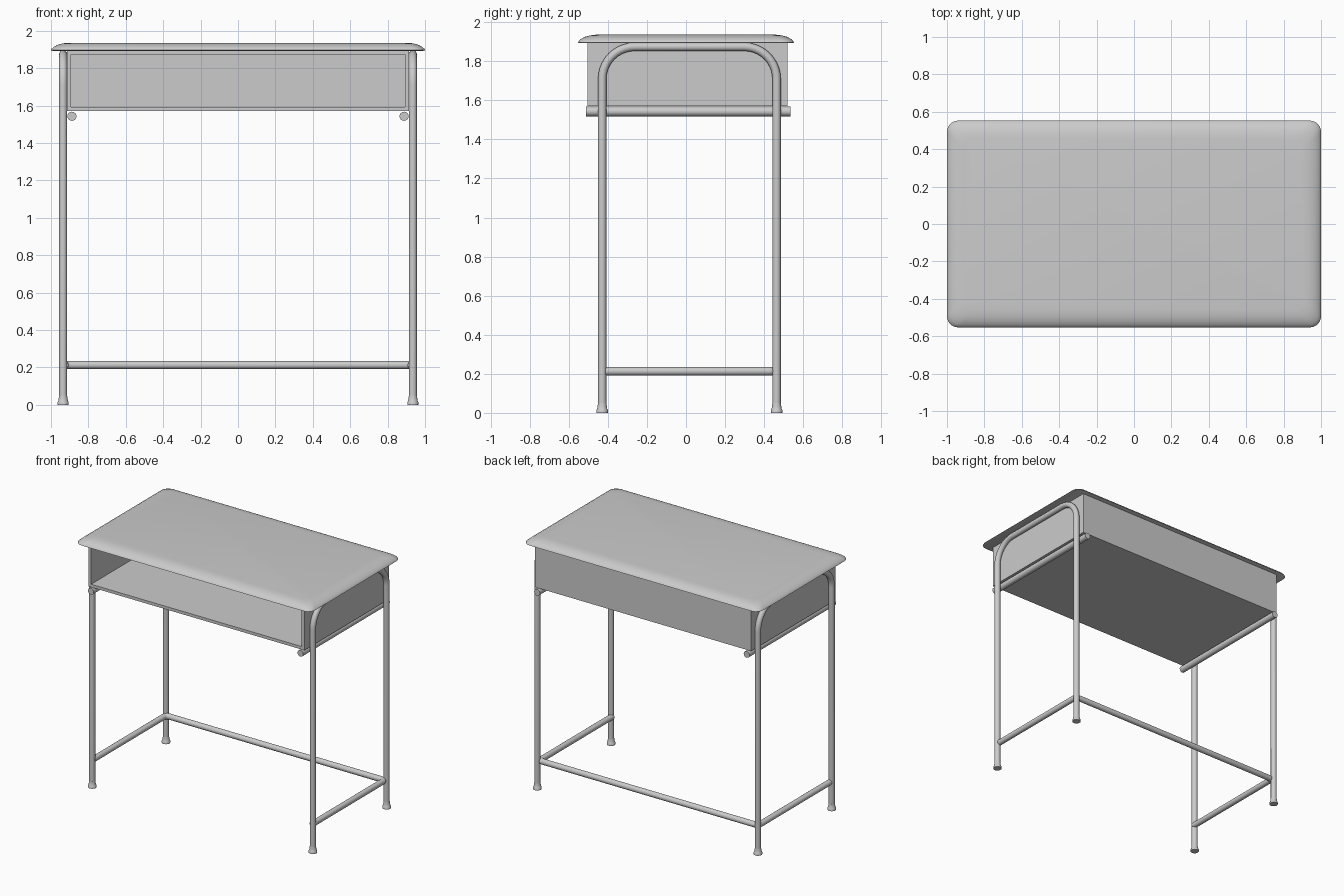
import bpy, bmesh, math
from mathutils import Vector

if "Cube" in bpy.data.objects:
    bpy.data.objects.remove(bpy.data.objects["Cube"])

grey = bpy.data.materials.new("neutral grey")
grey.diffuse_color = (0.6, 0.6, 0.6, 1)
grey.use_nodes = True
grey.node_tree.nodes["Principled BSDF"].inputs["Base Color"].default_value = grey.diffuse_color


def finish(ob, angle=35):
    ob.data.materials.clear()
    ob.data.materials.append(grey)
    bpy.ops.object.select_all(action='DESELECT')
    ob.select_set(True)
    bpy.context.view_layer.objects.active = ob
    bpy.ops.object.shade_smooth_by_angle(angle=math.radians(angle))
    return ob


def from_bmesh(name, bm, angle=35):
    bmesh.ops.recalc_face_normals(bm, faces=bm.faces)
    me = bpy.data.meshes.new(name)
    bm.to_mesh(me)
    bm.free()
    ob = bpy.data.objects.new(name, me)
    bpy.context.collection.objects.link(ob)
    return finish(ob, angle)


def loft(name, rings, angle=35):
    """Skin a stack of closed rings and cap both ends."""
    bm = bmesh.new()
    vs = [[bm.verts.new(p) for p in r] for r in rings]
    n = len(vs[0])
    for a, b in zip(vs, vs[1:]):
        for i in range(n):
            j = (i + 1) % n
            bm.faces.new((a[i], a[j], b[j], b[i]))
    bm.faces.new(vs[0])
    bm.faces.new(vs[-1])
    return from_bmesh(name, bm, angle)


def rounded_path(pts, r, steps):
    """Replace inner corners of a right-angled path with arcs."""
    pts = [Vector(p) for p in pts]
    out = [pts[0]]
    for a, b, c in zip(pts, pts[1:], pts[2:]):
        u, v = (a - b).normalized(), (c - b).normalized()
        for k in range(steps + 1):
            t = k / steps * math.pi / 2
            out.append(b + u * r * (1 - math.sin(t)) + v * r * (1 - math.cos(t)))
    return out + [pts[-1]]


def tube(name, pts, radius):
    cu = bpy.data.curves.new(name, 'CURVE')
    cu.dimensions = '3D'
    cu.bevel_depth = radius
    cu.bevel_resolution = 6
    cu.use_fill_caps = True
    sp = cu.splines.new('POLY')
    sp.points.add(len(pts) - 1)
    for q, p in zip(sp.points, pts):
        q.co = (*p, 1)
    ob = bpy.data.objects.new(name, cu)
    bpy.context.collection.objects.link(ob)
    bpy.ops.object.select_all(action='DESELECT')
    ob.select_set(True)
    bpy.context.view_layer.objects.active = ob
    bpy.ops.object.convert(target='MESH')
    return finish(bpy.context.view_layer.objects.active)


# Tabletop: rounded rectangle with a softly domed rim
def plan(inset, z, r=0.06, steps=6):
    ring = []
    for q, (sx, sy) in enumerate(((1, 1), (-1, 1), (-1, -1), (1, -1))):
        for k in range(steps + 1):
            t = (q + k / steps) * math.pi / 2
            ring.append((sx * (1 - inset - r) + r * math.cos(t),
                         sy * (0.553 - inset - r) + r * math.sin(t), z))
    return ring


loft("tabletop", [plan(i, z) for i, z in (
    (0.008, 1.893), (0.0, 1.896), (0.003, 1.903), (0.015, 1.914),
    (0.035, 1.925), (0.06, 1.932), (0.09, 1.936))], 50)

# Book box: walled tray open towards the front
bm = bmesh.new()
bmesh.ops.create_cube(bm, size=1)
for v in bm.verts:
    v.co = (v.co.x * 1.83, 0.008 + v.co.y * 1.022, 1.7325 + v.co.z * 0.325)
front = min(bm.faces, key=lambda f: f.calc_center_median().y)
bmesh.ops.inset_region(bm, faces=[front], thickness=0.032)
pushed = bmesh.ops.extrude_face_region(bm, geom=[front])
for v in pushed["geom"]:
    if isinstance(v, bmesh.types.BMVert):
        v.co.y += 0.99
if front.is_valid:
    bmesh.ops.delete(bm, geom=[front], context='FACES_ONLY')
from_bmesh("book_box", bm)

FRONT, BACK, LEG_X = -0.429, 0.464, 0.935
for s, side in ((-1, "left"), (1, "right")):
    x = s * LEG_X
    # Bent tube leg frame
    tube(side + "_leg_frame", rounded_path(
        [(x, FRONT, 0.01), (x, FRONT, 1.874), (x, BACK, 1.874), (x, BACK, 0.01)],
        0.165, 10), 0.0215)
    # Rail under the box
    tube(side + "_box_rail", [(s * 0.888, -0.513, 1.543), (s * 0.888, 0.535, 1.543)], 0.0245)
    # Flared feet
    for y, end in ((FRONT, "front"), (BACK, "back")):
        loft(f"{side}_{end}_foot", [
            [(x + r * math.cos(k * math.pi / 10), y + r * math.sin(k * math.pi / 10), z)
             for k in range(20)]
            for r, z in ((0.03, 0), (0.03, 0.014), (0.026, 0.02), (0.0235, 0.035), (0.0215, 0.05))])

# U-shaped floor stretcher
sx, by = 0.928, 0.452
tube("stretcher", rounded_path(
    [(-sx, FRONT, 0.213), (-sx, by, 0.213), (sx, by, 0.213), (sx, FRONT, 0.213)],
    0.03, 5), 0.0215)
